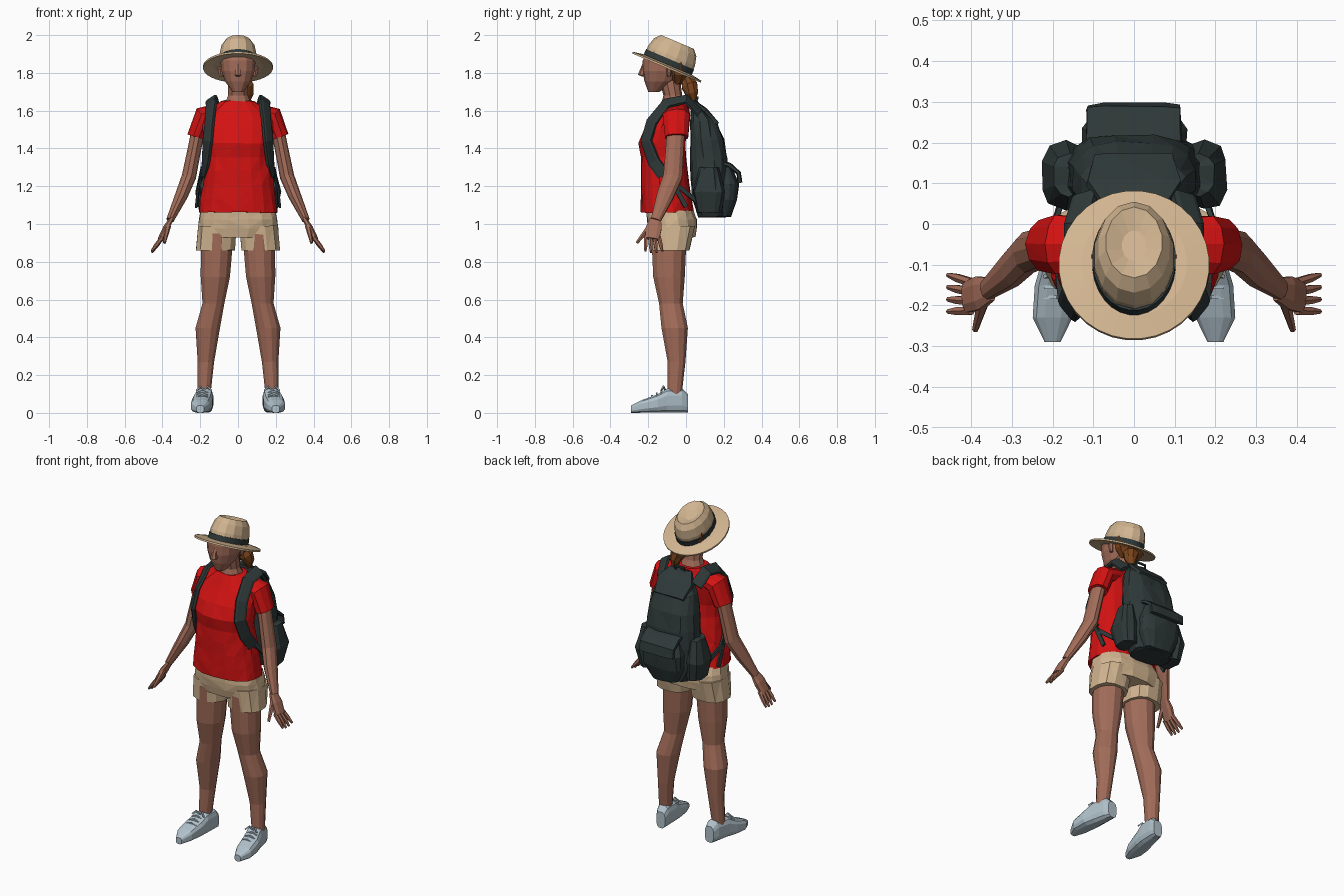
import bpy, bmesh, math, random
from mathutils import Vector, Matrix

random.seed(4)
if "Cube" in bpy.data.objects:
    bpy.data.objects.remove(bpy.data.objects["Cube"])


def material(name, red, green, blue):
    mat = bpy.data.materials.new(name)
    mat.use_nodes = True
    mat.diffuse_color = (red, green, blue, 1)
    shader = mat.node_tree.nodes["Principled BSDF"]
    shader.inputs["Base Color"].default_value = (red, green, blue, 1)
    return mat


skin = material("skin", .36, .15, .1)
crimson = material("red cloth", .65, .006, .006)
tan = material("tan cloth", .64, .46, .28)
dark = material("dark green fabric", .028, .04, .04)
brown = material("brown hair", .2, .06, .012)
pale = material("pale blue shoe", .44, .54, .6)

X, Y, Z = Vector((1, 0, 0)), Vector((0, 1, 0)), Vector((0, 0, 1))
LEVEL, UPRIGHT = (X, Y), (X, Z)


def ring_axes(points, index, across, around):
    """Two directions that span a ring standing across the path."""
    ahead = points[min(index + 1, len(points) - 1)]
    behind = points[max(index - 1, 0)]
    direction = (ahead - behind).normalized()
    if around:
        outward = points[index] - around
        outward.z = max(outward.z, 0)
        first = direction.cross(outward).normalized()
    else:
        first = (across - direction * across.dot(direction)).normalized()
    return first, direction.cross(first)


def tube(name, mat, path, radii, depth=1, axes=None, sides=10, power=2,
         mirror=1, across=Y, around=None, rough=0, matrix=None):
    """Skin rings along a path; depth is a ratio, or a list of second radii."""
    points = [Vector(p) for p in path]
    if isinstance(radii, float):
        radii = [radii] * len(points)
    if not isinstance(depth, (list, tuple)):
        depth = [radius * depth for radius in radii]
    bm = bmesh.new()
    rings = []
    for index, point in enumerate(points):
        first, second = axes or ring_axes(points, index, across, around)
        ring = []
        for k in range(sides):
            angle = math.tau * (k + .5) / sides
            c, s = math.cos(angle), math.sin(angle)
            u = math.copysign(abs(c) ** (2 / power), c) * radii[index]
            v = math.copysign(abs(s) ** (2 / power), s) * depth[index]
            crease = Vector([random.uniform(-rough, rough) for axis in "xyz"])
            place = point + first * u + second * v + crease
            place.x *= mirror
            ring.append(bm.verts.new(place))
        rings.append(ring)
    for low, high in zip(rings, rings[1:]):
        for k in range(sides):
            bm.faces.new((low[k - 1], low[k], high[k], high[k - 1]))
    bm.faces.new(rings[0])
    bm.faces.new(rings[-1])
    bmesh.ops.recalc_face_normals(bm, faces=bm.faces)
    if rough:
        bmesh.ops.triangulate(bm, faces=bm.faces)
    if matrix:
        bm.transform(matrix)
    mesh = bpy.data.meshes.new(name)
    bm.to_mesh(mesh)
    bm.free()
    mesh.materials.append(mat)
    bpy.context.collection.objects.link(bpy.data.objects.new(name, mesh))


def column(name, mat, bottom, top, widths, fronts, backs, **options):
    """Evenly stacked level rings, given by half width, front and back."""
    step = (top - bottom) / (len(widths) - 1)
    path = [(0, (f + b) / 2, bottom + step * i)
            for i, (f, b) in enumerate(zip(fronts, backs))]
    depth = [(b - f) / 2 for f, b in zip(fronts, backs)]
    tube(name, mat, path, widths, depth, axes=LEVEL, **options)


def stack(name, mat, heights, radii, depth, **options):
    """Level rings on the vertical axis."""
    tube(name, mat, [(0, 0, h) for h in heights], radii, depth, axes=LEVEL, **options)


def pair(name, *shape, **options):
    """The same part on both sides of the body."""
    for word, mirror in (("left", 1), ("right", -1)):
        tube(word + "_" + name, *shape, mirror=mirror, **options)


# Head, neck, nose and ears
column("head", skin, 1.7, 1.92, (.03, .07, .09, .095, .085),
       (-.2, -.22, -.23, -.23, -.2), (-.14, -.06, -.02, 0, 0), sides=14, power=2.3)
column("neck", skin, 1.6, 1.76, (.09, .055, .055),
       (-.14, -.12, -.14), (.02, -.02, -.03))
tube("nose", skin, [(0, -.22, 1.85), (0, -.235, 1.79), (0, -.22, 1.78)],
     (.01, .02, .01), axes=LEVEL, sides=6)
pair("ear", skin, [(.09, -.09, 1.78), (.095, -.09, 1.82), (.095, -.08, 1.84)],
     (.01, .015, .01), axes=LEVEL, sides=6)

# Hair and tied tail
column("hair", brown, 1.74, 1.89, (.05, .09, .097, .09),
       (-.08, -.1, -.1, -.1), (-.01, .02, .02, .01), rough=.003)
tube("hair_tail", brown, [(.01, -.01, 1.79), (.04, .02, 1.73), (.05, .03, 1.69),
                          (.05, .04, 1.64)], (.02, .045, .035, .01), sides=8, rough=.003)

# Hat, tilted back as one piece
tilt = Matrix.Translation((0, -.1, 1.835)) @ Matrix.Rotation(math.radians(-23), 4, "X")
stack("hat_brim", tan, (0, -.01, 0, .01), (.13, .185, .185, .13), 1.07,
      sides=32, matrix=tilt)
stack("hat_crown", tan, (0, .06, .11, .14, .12), (.1, .1, .09, .07, .03), 1.35,
      sides=14, matrix=tilt)
stack("hat_band", dark, (.01, .04), (.103, .103), 1.35, sides=28, matrix=tilt)

# Shirt
column("shirt_body", crimson, 1.06, 1.65, (.21, .2, .19, .18, .17, .18, .19, .19, .09),
       (-.24, -.24, -.24, -.24, -.24, -.25, -.22, -.17, -.13),
       (.04, .03, .02, .01, 0, 0, .01, .02, .01), sides=18, power=2.3, rough=.004)
pair("sleeve", crimson, [(.08, -.05, 1.6), (.18, -.05, 1.57), (.22, -.05, 1.46)],
     (.06, .075, .065), .75, rough=.003)

# Shorts
column("shorts_hips", tan, .93, 1.07, (.2, .215, .21, .2), (-.19, -.2, -.21, -.21),
       (.05, .06, .06, .04), sides=16, power=2.4, rough=.003)
pair("shorts_leg", tan, [(.12, -.08, .86), (.11, -.07, .99)], .105, (.1, .12),
     axes=LEVEL, sides=12, power=2.4, rough=.002)

# Legs
pair("leg", skin, [(.11, -.09, .95), (.12, -.09, .72), (.13, -.08, .58),
                   (.16, -.06, .45), (.17, -.05, .27), (.18, -.06, .1)],
     (.09, .08, .06, .067, .045, .036), 1.08, axes=LEVEL, sides=12)

# Shoes standing on the floor, with laces and bows
outline = [(.165, .01), (.17, -.02), (.18, -.1), (.19, -.15), (.2, -.23), (.2, -.29)]
rises = (.05, .065, .065, .05, .035, .02)
pair("shoe", pale, [(x, y, rise) for (x, y), rise in zip(outline, rises)],
     (.03, .04, .05, .055, .05, .02), rises, axes=UPRIGHT, sides=12, power=3)
for row in range(3):
    y, z = -.13 - .025 * row, .115 - .012 * row
    pair(f"lace_{row + 1}", pale, [(.16, y, z - .01), (.19, y, z), (.22, y, z - .01)],
         .006, sides=4)
for word, bend in (("inner", -1), ("outer", 1)):
    pair(word + "_bow", pale, [(.18, -.11, .12), (.18 + bend * .02, -.12, .14),
                               (.18 + bend * .04, -.13, .12)], .006, sides=4)

# Arms, palms and fingers
pair("arm", skin, [(.2, -.05, 1.55), (.23, -.06, 1.4), (.26, -.07, 1.25),
                   (.3, -.11, 1.15), (.36, -.16, 1.02)],
     (.05, .05, .053, .047, .028), .72)
pair("palm", skin, [(.35, -.16, 1.03), (.38, -.17, .98), (.41, -.18, .92)],
     (.03, .044, .04), .4, sides=8, power=2.5)
for number in range(4):
    spread = number - 1.5
    root = Vector((.4, -.178 - .023 * spread, .93))
    tip = Vector((.457, -.17 - .03 * spread, .845 + .008 * abs(spread)))
    pair(f"finger_{number + 1}", skin, [root, root.lerp(tip, .6), tip],
         (.012, .011, .006), sides=6)
pair("thumb", skin, [(.37, -.19, .99), (.39, -.26, .9)], (.016, .008), sides=6)

# Backpack body, lid and pockets
column("pack_body", dark, 1.04, 1.65, (.12, .17, .17, .16, .15, .13, .07),
       (.06, .03, .02, .02, .02, .02, .03), (.21, .22, .22, .22, .2, .16, .06),
       sides=16, power=2.8, rough=.005)
tube("pack_lid", dark, [(0, .04, 1.65), (0, .1, 1.6), (0, .165, 1.53)],
     (.075, .12, .1), .12, across=X, sides=8, power=4, rough=.003)
column("back_pocket", dark, 1.04, 1.3, (.09, .13, .13, .1), [.14] * 4,
       (.24, .27, .28, .24), sides=14, power=3, rough=.004)
tube("pocket_flap", dark, [(0, .17, 1.33), (0, .23, 1.31), (0, .28, 1.27), (0, .285, 1.22)],
     .12, .1, across=X, sides=8, power=4, rough=.003)
pair("side_pocket", dark, [(.16, .12, 1.06), (.17, .12, 1.17), (.16, .12, 1.3)],
     (.045, .058, .035), 1.45, axes=LEVEL, power=2.8, rough=.004)

# Shoulder straps, lower webbing, loose ends and carry loop
chest = Vector((0, -.08, 1.46))
pair("shoulder_strap", dark, [(.12, .07, 1.59), (.14, 0, 1.66), (.14, -.1, 1.64),
                              (.15, -.18, 1.54), (.16, -.21, 1.44), (.17, -.17, 1.33),
                              (.18, -.12, 1.26)], .035, .35, around=chest, sides=8, power=4)
pair("strap_webbing", dark, [(.18, -.14, 1.28), (.21, -.04, 1.2), (.17, .08, 1.1)],
     .014, .5, around=chest, sides=4, power=4)
pair("loose_end", dark, [(.19, -.11, 1.27), (.21, -.06, 1.2), (.22, 0, 1.09)],
     .014, .5, around=chest, sides=4, power=4)
tube("carry_loop", dark, [(-.03, .05, 1.63), (-.03, .06, 1.67), (.03, .06, 1.67),
                          (.03, .05, 1.63)], .008, sides=4)
